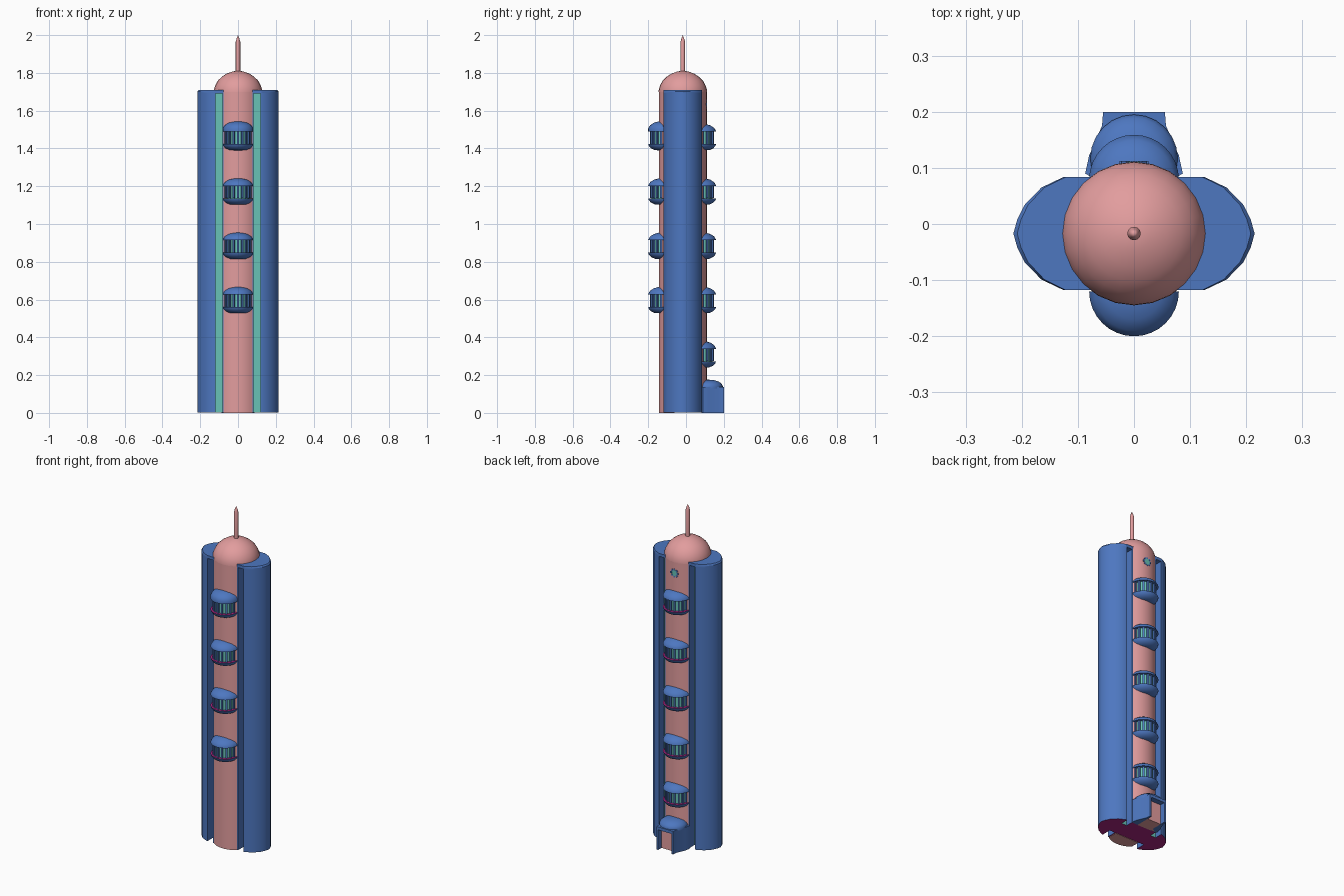
import bpy, bmesh, math
from mathutils import Matrix, Vector

if "Cube" in bpy.data.objects:
    bpy.data.objects.remove(bpy.data.objects["Cube"])

CY = -0.017          # y of the tower axis
R = 0.127            # core radius


def material(name, rgb):
    m = bpy.data.materials.new(name)
    m.diffuse_color = (*rgb, 1)
    m.use_nodes = True
    m.node_tree.nodes["Principled BSDF"].inputs["Base Color"].default_value = m.diffuse_color
    return m


PINK = material("rose_stone", (0.76, 0.335, 0.34))
BLUE = material("blue_cladding", (0.075, 0.185, 0.53))
TEAL = material("teal_glass", (0.14, 0.54, 0.47))
PLUM = material("plum_floor", (0.40, 0.018, 0.22))


def finish(bm, name, mats, angle=35, rule=None):
    bmesh.ops.recalc_face_normals(bm, faces=bm.faces)
    if rule:
        for f in bm.faces:
            f.material_index = rule(f)
    me = bpy.data.meshes.new(name)
    bm.to_mesh(me)
    bm.free()
    for m in mats:
        me.materials.append(m)
    ob = bpy.data.objects.new(name, me)
    bpy.context.collection.objects.link(ob)
    bpy.ops.object.select_all(action='DESELECT')
    ob.select_set(True)
    bpy.context.view_layer.objects.active = ob
    bpy.ops.object.shade_smooth_by_angle(angle=math.radians(angle))
    return ob


def prism(bm, pts, z0, z1, bottom=True, top=True):
    lo = [bm.verts.new((x, y, z0)) for x, y in pts]
    hi = [bm.verts.new((x, y, z1)) for x, y in pts]
    n = len(pts)
    for i in range(n):
        j = (i + 1) % n
        bm.faces.new((lo[i], lo[j], hi[j], hi[i]))
    if bottom:
        bm.faces.new(lo[::-1])
    if top:
        bm.faces.new(hi)
    return lo, hi


def lathe(bm, profile, cx, cy, z, a0=0.0, a1=2 * math.pi, n=24):
    """Turn (radius, height) points about a vertical axis."""
    vs = [bm.verts.new((r, 0, h)) for r, h in profile]
    es = [bm.edges.new(p) for p in zip(vs, vs[1:])]
    start = Matrix.Rotation(a0, 4, 'Z')
    bmesh.ops.transform(bm, matrix=start, verts=vs)
    bmesh.ops.spin(bm, geom=vs + es, cent=(0, 0, 0), axis=(0, 0, 1),
                   angle=a1 - a0, steps=n)
    new = set(vs)
    stack = list(vs)
    while stack:
        for e in stack.pop().link_edges:
            for v in e.verts:
                if v not in new:
                    new.add(v)
                    stack.append(v)
    bmesh.ops.translate(bm, vec=(cx, cy, z), verts=list(new))
    bmesh.ops.remove_doubles(bm, verts=list(new), dist=1e-5)


def box(bm, centre, size, rot=0.0):
    m = (Matrix.Translation(centre) @ Matrix.Rotation(rot, 4, 'Z')
         @ Matrix.Diagonal((*size, 1)))
    bmesh.ops.create_cube(bm, size=1, matrix=m)


# Core: rounded front and back panels
half = math.acos(0.101 / R)
for name, mid in (("front_core_panel", -math.pi / 2), ("back_core_panel", math.pi / 2)):
    bm = bmesh.new()
    pts = [(R * math.cos(mid + half * t / 5), CY + R * math.sin(mid + half * t / 5))
           for t in range(-5, 6)]
    prism(bm, pts, 0, 1.7)
    if mid < 0:
        box(bm, (0, -0.089, 0.002), (0.154, 0.058, 0.004))
    finish(bm, name, [PINK])

# Side wings: curved outline with recessed glass grooves and a plum underside
arc = [(0.125, -0.118), (0.165, -0.099), (0.195, -0.068), (0.208, -0.042)]
curve = arc + [(0.215, CY)] + [(x, 2 * CY - y) for x, y in arc[::-1]]
right = ([(0.083, -0.118), (0.083, -0.06), (0.119, -0.06), (0.119, -0.118)] + curve
         + [(0.119, 0.084), (0.119, 0.038), (0.083, 0.038), (0.083, 0.084)])
outline = right + [(-x, y) for x, y in right[::-1]]


def wing_rule(f):
    c = f.calc_center_median()
    if abs(f.normal.z) > 0.9:
        return 2
    return int(0.085 < abs(c.x) < 0.117 and abs(f.normal.y) > 0.9)


bm = bmesh.new()
prism(bm, outline, 0.002, 1.694, top=False)
finish(bm, "side_wings", [BLUE, TEAL, PLUM], 35, wing_rule)

# Wing cap with a small chamfer
bm = bmesh.new()
full = curve + [(-x, y) for x, y in curve[::-1]]
lo, mid = prism(bm, full, 1.692, 1.702, top=False)
hi = [bm.verts.new((v.co.x * 0.968, v.co.y, 1.71)) for v in mid]
for i in range(len(mid)):
    j = (i + 1) % len(mid)
    bm.faces.new((mid[i], mid[j], hi[j], hi[i]))
bm.faces.new(hi)
finish(bm, "wing_cap", [BLUE], 25)

# Dome and spire
bm = bmesh.new()
lathe(bm, [(0.128, 1.698), (0.127, 1.713), (0.12, 1.735), (0.106, 1.76), (0.085, 1.78),
           (0.06, 1.796), (0.03, 1.807), (0, 1.812)], 0, CY, 0)
finish(bm, "dome", [PINK], 40)
bm = bmesh.new()
lathe(bm, [(0.012, 1.80), (0.012, 1.965), (0.008, 1.98), (0, 2.0)], 0, CY, 0, n=12)
finish(bm, "spire", [PINK], 40)


# Balconies: bowl with plum floor, glass drum, posts and domed roof
def balcony(name, cy, z, side, lift=0.0):
    a0 = 0 if side > 0 else -math.pi
    a1 = a0 + math.pi
    bm = bmesh.new()
    lathe(bm, [(0, 0), (0.045, 0.002), (0.066, 0.012), (0.077, 0.025), (0.08, 0.034)],
          0, cy, z, a0, a1, 16)
    lathe(bm, [(0.055, 0.1), (0.08, 0.1), (0.08, 0.103 + lift), (0.07, 0.12 + lift),
               (0.05, 0.133 + lift), (0.025, 0.14 + lift), (0, 0.142 + lift)],
          0, cy, z, a0, a1, 16)
    for i in range(9):
        a = a0 + math.pi * (i + 0.5) / 9
        box(bm, (0.065 * math.cos(a), cy + 0.065 * math.sin(a), z + 0.068),
            (0.011, 0.009, 0.066), a)
    finish(bm, name, [BLUE])
    bm = bmesh.new()
    lathe(bm, [(0.08, 0.034), (0, 0.0345)], 0, cy, z, a0, a1, 16)
    finish(bm, name + "_floor", [PLUM])
    bm = bmesh.new()
    lathe(bm, [(0.062, 0.034), (0.062, 0.102)], 0, cy, z, a0, a1, 16)
    finish(bm, name + "_glass", [TEAL])


for i in range(5):
    z = 0.239 + 0.2875 * i
    balcony(f"back_balcony_{i + 1}", 0.079, z, 1)
    if i:
        balcony(f"front_balcony_{i}", -0.12, z, -1, 0.014 if i == 4 else 0)

# Entrance: flared side walls, lintel, domed roof and recessed doorway
bm = bmesh.new()
wall = [(0.077, 0.084), (0.087, 0.09), (0.080, 0.122), (0.057, 0.175), (0.055, 0.2),
        (0.045, 0.2), (0.045, 0.084)]
for s in (1, -1):
    prism(bm, [(s * x, y) for x, y in wall], 0, 0.138)
box(bm, (0, 0.145, 0.129), (0.092, 0.11, 0.018))
lathe(bm, [(0.078, 0.13), (0.078, 0.142), (0.072, 0.154), (0.056, 0.166),
           (0.033, 0.173), (0, 0.176)], 0, 0.117, 0, n=24)
finish(bm, "entrance_porch", [BLUE])
bm = bmesh.new()
box(bm, (0, 0.125, 0.06), (0.09, 0.085, 0.12))
finish(bm, "entrance_door", [PINK])

# Round window high on the back
bm = bmesh.new()
WZ = 1.634
to_back = Matrix.Translation((0, 0.108, WZ)) @ Matrix.Rotation(math.pi / 2, 4, 'X')
bmesh.ops.create_cone(bm, cap_ends=True, segments=16, radius1=0.02, radius2=0.02,
                      depth=0.007, matrix=to_back)
finish(bm, "round_window", [TEAL])
bm = bmesh.new()
for i in range(8):
    a = math.tau * i / 8
    m = (Matrix.Translation((0.021 * math.cos(a), 0.106, WZ + 0.021 * math.sin(a)))
         @ Matrix.Rotation(-a, 4, 'Y') @ Matrix.Diagonal((0.01, 0.012, 0.011, 1)))
    bmesh.ops.create_cube(bm, size=1, matrix=m)
finish(bm, "round_window_studs", [BLUE])
